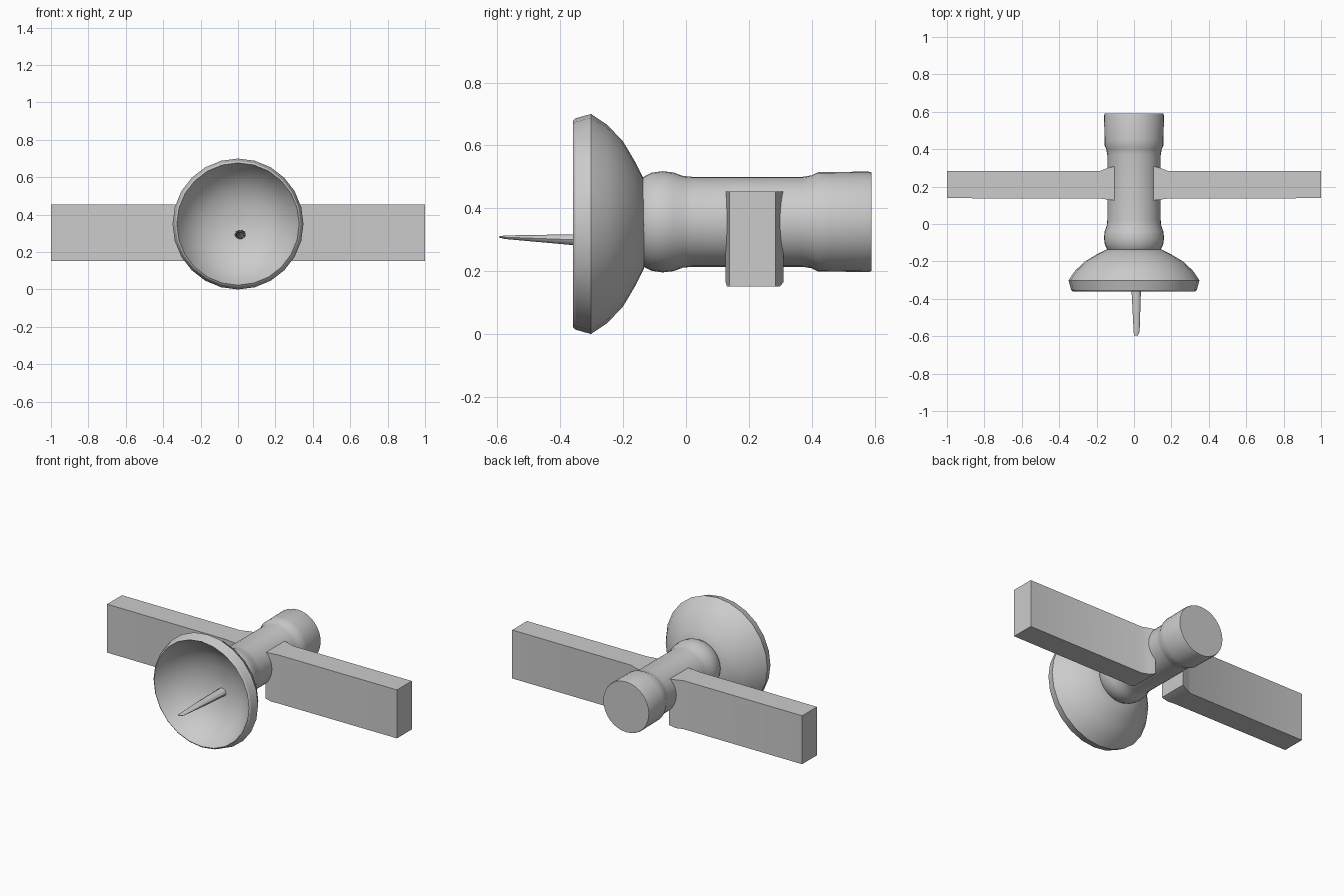
import bpy, bmesh
from math import sin, cos, pi, radians

if "Cube" in bpy.data.objects:
    bpy.data.objects.remove(bpy.data.objects["Cube"])


def finish(name, bm, angle=28):
    bmesh.ops.recalc_face_normals(bm, faces=bm.faces)
    me = bpy.data.meshes.new(name)
    bm.to_mesh(me)
    bm.free()
    ob = bpy.data.objects.new(name, me)
    bpy.context.collection.objects.link(ob)
    bpy.ops.object.select_all(action='DESELECT')
    ob.select_set(True)
    bpy.context.view_layer.objects.active = ob
    bpy.ops.object.shade_smooth_by_angle(angle=radians(angle))
    return ob


def skin(bm, rings):
    """Bridge consecutive rings of points and cap both ends."""
    loops = [[bm.verts.new(p) for p in ring] for ring in rings]
    n = len(loops[0])
    for a, b in zip(loops, loops[1:]):
        for i in range(n):
            j = (i + 1) % n
            bm.faces.new((a[i], a[j], b[j], b[i]))
    bm.faces.new(loops[0])
    bm.faces.new(loops[-1])


def lathe(name, profile, z, sides, angle=28):
    """Revolve (y, radius) points around a y-directed axis at height z."""
    bm = bmesh.new()
    skin(bm, [[(r * cos(2 * pi * i / sides), y, z + r * sin(2 * pi * i / sides))
               for i in range(sides)] for y, r in profile])
    return finish(name, bm, angle)


# Body: rounded front collar, straight barrel and wider rear cap
lathe("body", [(-0.15, 0.13), (-0.135, 0.143), (-0.11, 0.156), (-0.075, 0.161),
               (-0.04, 0.157), (-0.01, 0.146), (0.02, 0.143), (0.37, 0.143),
               (0.40, 0.148), (0.42, 0.158), (0.45, 0.158), (0.58, 0.16),
               (0.59, 0.157)], 0.357, 32)

# Dish: outer shell, thin rim, then the hollow inside
lathe("dish", [(-0.133, 0.14), (-0.16, 0.195), (-0.20, 0.262), (-0.25, 0.315),
               (-0.302, 0.35), (-0.352, 0.336), (-0.36, 0.327), (-0.31, 0.30),
               (-0.25, 0.247), (-0.205, 0.18), (-0.18, 0.10), (-0.17, 0.02)],
      0.35, 24)

# Antenna: flattened spike, wide at the root and thin at the tip
bm = bmesh.new()
rings = []
for y, x, z, rx, rz in [(-0.165, 0.012, 0.294, 0.03, 0.025),
                        (-0.36, 0.012, 0.300, 0.025, 0.018),
                        (-0.575, 0.014, 0.308, 0.016, 0.006),
                        (-0.595, 0.010, 0.309, 0.010, 0.002)]:
    rings.append([(x + rx * cos(2 * pi * i / 10), y, z + rz * sin(2 * pi * i / 10))
                  for i in range(10)])
skin(bm, rings)
finish("antenna", bm, 40)

# Solar panels: thick slabs that flare slightly where they meet the body
for name, s in (("panel_right", 1), ("panel_left", -1)):
    bm = bmesh.new()
    skin(bm, [[(s * x, y0, z0), (s * x, y1, z0), (s * x, y1, z1), (s * x, y0, z1)]
              for x, y0, y1, z0, z1 in [(0.10, 0.126, 0.31, 0.165, 0.453),
                                        (0.14, 0.130, 0.30, 0.152, 0.453),
                                        (0.18, 0.136, 0.284, 0.151, 0.453),
                                        (1.00, 0.138, 0.284, 0.151, 0.453)]])
    finish(name, bm)
